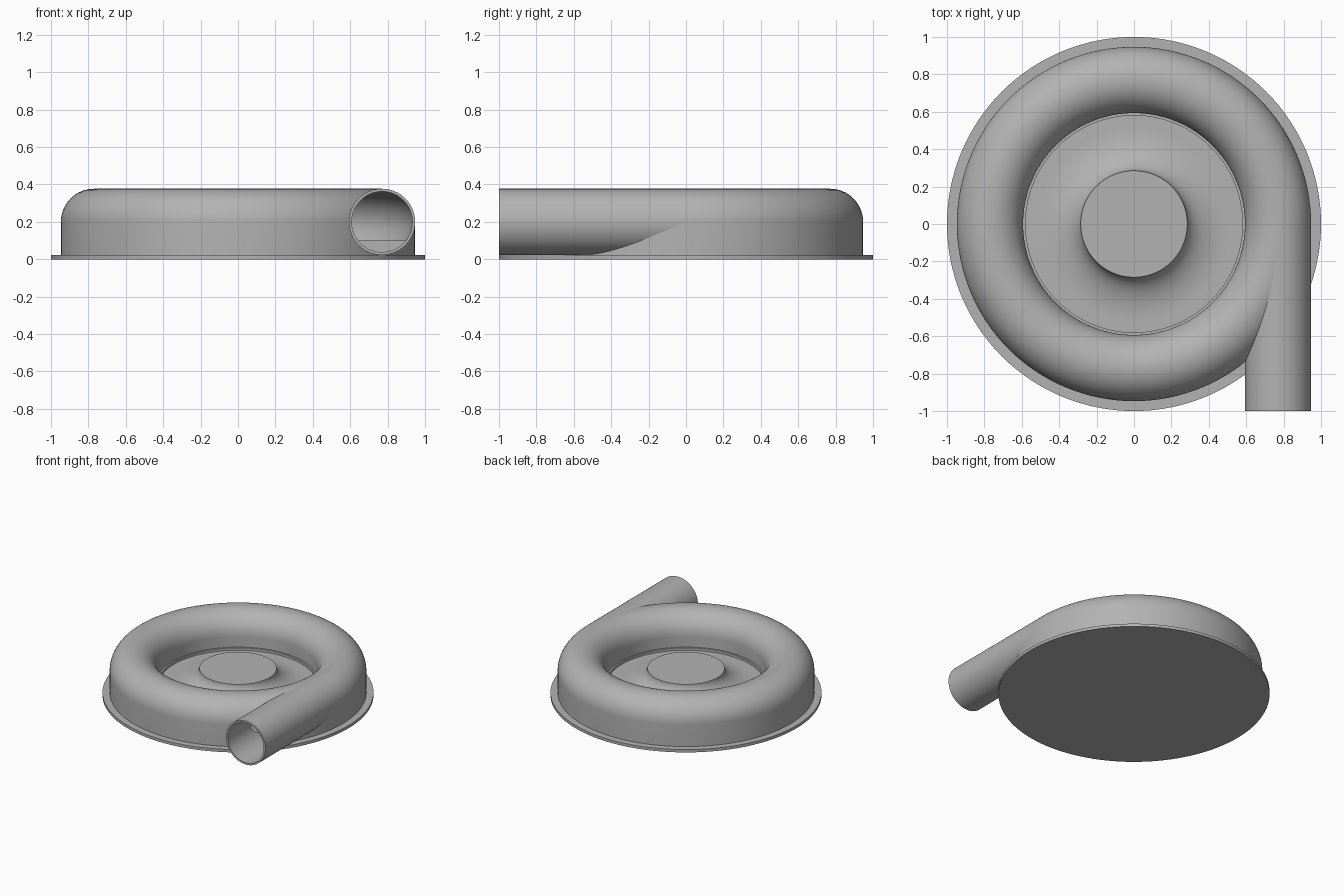
import bpy, bmesh
from math import sin, cos, pi, radians
from mathutils import Matrix, Vector

cube = bpy.data.objects.get("Cube")
if cube:
    bpy.data.objects.remove(cube)

metal = bpy.data.materials.new("grey metal")
metal.use_nodes = True
GREY = (0.45, 0.45, 0.45, 1)
metal.diffuse_color = GREY
metal.node_tree.nodes["Principled BSDF"].inputs["Base Color"].default_value = GREY

SCROLL_R, TUBE_R, BORE_R, AXIS_Z = 0.77, 0.177, 0.162, 0.2
BASE_TOP, FLOOR = 0.023, 0.095


def make_object(name, bm):
    bmesh.ops.remove_doubles(bm, verts=bm.verts, dist=1e-5)
    bmesh.ops.recalc_face_normals(bm, faces=bm.faces)
    mesh = bpy.data.meshes.new(name)
    bm.to_mesh(mesh)
    bm.free()
    mesh.materials.append(metal)
    obj = bpy.data.objects.new(name, mesh)
    bpy.context.collection.objects.link(obj)
    return obj


def lathe(name, profile, closed=False, steps=128):
    """Revolve (radius, height) points about z."""
    bm = bmesh.new()
    verts = [bm.verts.new((r, 0, z)) for r, z in profile]
    edges = [bm.edges.new(p) for p in zip(verts, verts[1:])]
    if closed:
        edges.append(bm.edges.new((verts[-1], verts[0])))
    bmesh.ops.spin(bm, geom=verts + edges, cent=(0, 0, 0), axis=(0, 0, 1),
                   angle=2 * pi, steps=steps, use_merge=True)
    return make_object(name, bm)


def rod(name, radius, y0, y1):
    """Solid cylinder along y on the outlet axis."""
    bm = bmesh.new()
    place = Matrix.Translation((SCROLL_R, (y0 + y1) / 2, AXIS_Z)) @ Matrix.Rotation(pi / 2, 4, "X")
    bmesh.ops.create_cone(bm, cap_ends=True, segments=64, radius1=radius,
                          radius2=radius, depth=y1 - y0, matrix=place)
    return make_object(name, bm)


def arc(radius, start, end, n=32):
    angles = [radians(start + (end - start) * i / n) for i in range(n + 1)]
    return [(SCROLL_R + radius * cos(a), AXIS_Z + radius * sin(a)) for a in angles]


# Round base plate
base = lathe("base_plate", [(0, 0), (1, 0), (1, BASE_TOP), (0, BASE_TOP)])

# Scroll housing: domed ring with straight walls down to the plate
scroll = lathe("scroll_housing",
               [(SCROLL_R + TUBE_R, 0.01)] + arc(TUBE_R, 0, 180) + [(SCROLL_R - TUBE_R, 0.01)],
               closed=True)

# Outlet pipe running off the scroll at a tangent
pipe = rod("outlet_pipe", TUBE_R, -1, 0)

# Hollow out both with the same passage
bore_arc = [(r, max(z, FLOOR)) for r, z in arc(BORE_R, -38, 218)]
cutters = [lathe("scroll_bore", bore_arc, closed=True),
           rod("pipe_bore", BORE_R, -1.1, 0.003)]
for obj in (scroll, pipe):
    for cutter in cutters:
        mod = obj.modifiers.new("bore", "BOOLEAN")
        mod.operation = "DIFFERENCE"
        mod.solver = "EXACT"
        mod.object = cutter
    bpy.context.view_layer.update()
    hollow = bpy.data.meshes.new_from_object(
        obj.evaluated_get(bpy.context.evaluated_depsgraph_get()))
    obj.modifiers.clear()
    obj.data = hollow
for cutter in cutters:
    bpy.data.objects.remove(cutter)

# Recessed floor with a lip, sweeping up to a flat-topped hub
HUB_R, HUB_Z, FLARE_R = 0.285, 0.22, 0.52
flare = []
for i in range(17):
    a = pi / 2 * i / 16
    flare.append((FLARE_R - (FLARE_R - HUB_R) * sin(a),
                  HUB_Z - (HUB_Z - FLOOR) * cos(a)))
flare[0] = (FLARE_R, FLOOR)
lip = [(0.6, 0.01), (0.6, 0.115), (0.58, 0.115), (0.58, FLOOR)]
hub = lathe("hub_floor", lip + flare + [(0, HUB_Z)])

# Smooth curved walls, crisp edges
bpy.ops.object.select_all(action="DESELECT")
for obj in (base, scroll, pipe, hub):
    obj.select_set(True)
bpy.context.view_layer.objects.active = scroll
bpy.ops.object.shade_smooth_by_angle(angle=radians(30))
